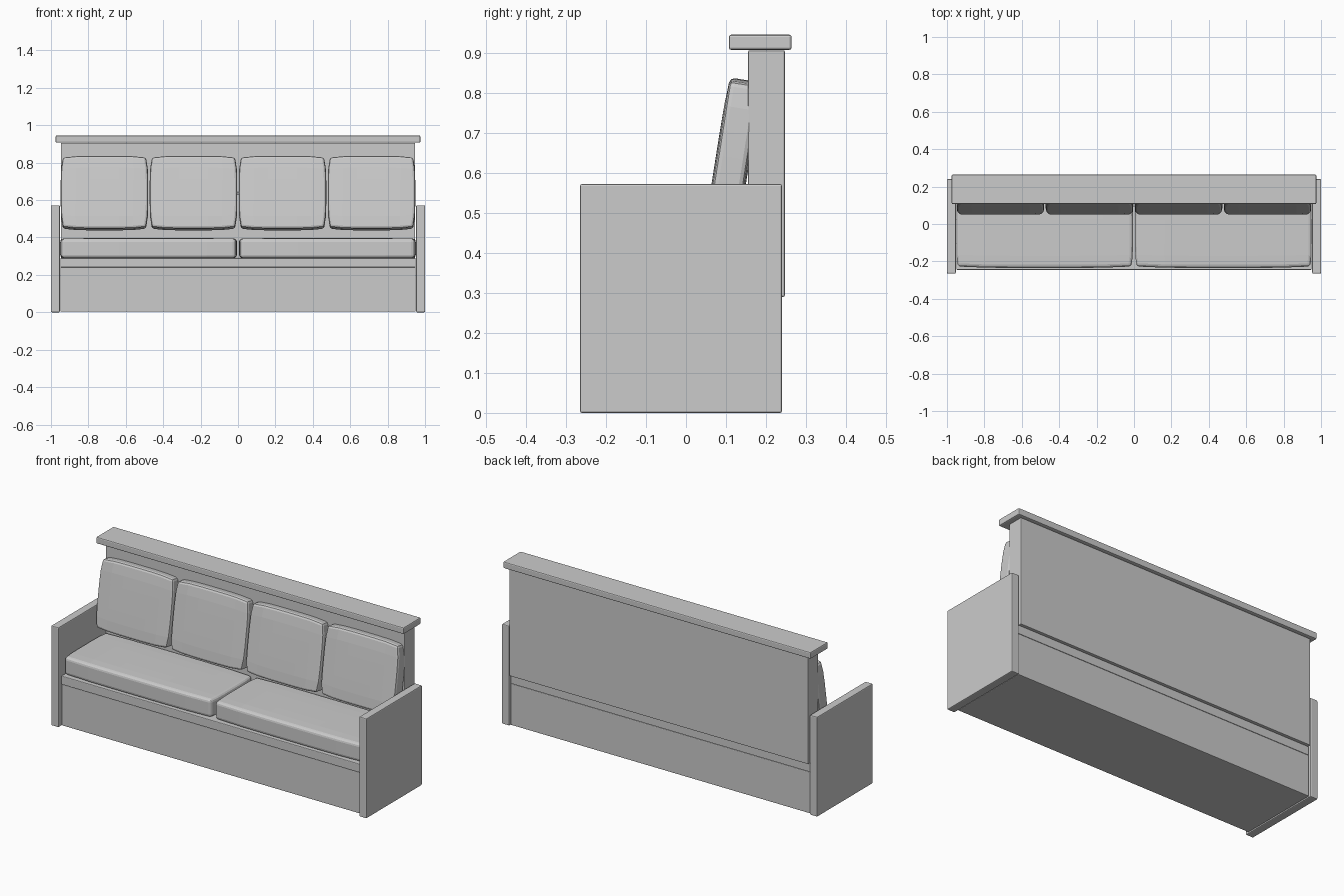
import bpy, bmesh, math
from mathutils import Matrix, Vector

old = bpy.data.objects.get("Cube")
if old:
    bpy.data.objects.remove(old, do_unlink=True)

GREY = (0.6, 0.6, 0.6, 1.0)
mat = bpy.data.materials.new("plain grey")
mat.use_nodes = True
mat.diffuse_color = GREY
bsdf = next(n for n in mat.node_tree.nodes if n.type == 'BSDF_PRINCIPLED')
bsdf.inputs["Base Color"].default_value = GREY


def finish(name, bm, bevel, segments):
    mesh = bpy.data.meshes.new(name)
    bm.to_mesh(mesh)
    bm.free()
    mesh.materials.append(mat)
    ob = bpy.data.objects.new(name, mesh)
    bpy.context.collection.objects.link(ob)
    mod = ob.modifiers.new("soft edges", 'BEVEL')
    mod.width, mod.segments = bevel, segments
    mod.limit_method = 'ANGLE'
    mod.angle_limit = math.radians(40)
    return ob


def box(name, x, y, z, bevel=0.004):
    """Board spanning the given (min, max) ranges."""
    bm = bmesh.new()
    bmesh.ops.create_cube(bm, size=1)
    for v in bm.verts:
        v.co = Vector([(r[0] + r[1]) / 2 + c * (r[1] - r[0])
                       for c, r in zip(v.co, (x, y, z))])
    return finish(name, bm, bevel, 2)


def cushion(name, size, centre, tilt, bulge, bevel, segments):
    """Padded block: outline bows outward and thins towards its rim."""
    bm = bmesh.new()
    bmesh.ops.create_cube(bm, size=2)
    bmesh.ops.subdivide_edges(bm, edges=bm.edges[:], cuts=5, use_grid_fill=True)
    for v in bm.verts:
        u, w, t = v.co
        v.co = (u * (1 - bulge[0] * w ** 4) * size[0] / 2,
                w * (1 - bulge[1] * u ** 4) * size[1] / 2,
                t * (1 - bulge[2] * max(abs(u), abs(w)) ** 4) * size[2] / 2)
    bm.transform(Matrix.Translation(centre) @ Matrix.Rotation(tilt, 4, 'X'))
    return finish(name, bm, bevel, segments)


# Frame
box("base", (-0.95, 0.95), (-0.24, 0.232), (0.003, 0.24))
box("seat_deck", (-0.95, 0.95), (-0.245, 0.232), (0.24, 0.29))
box("backrest", (-0.947, 0.947), (0.155, 0.247), (0.29, 0.906))
box("top_shelf", (-0.975, 0.975), (0.107, 0.264), (0.907, 0.945), 0.006)
for side, s in (("left", 1), ("right", -1)):
    box(side + "_arm", sorted((s * 0.953, s * 1.0)), (-0.265, 0.24), (0, 0.572), 0.005)

# Seat cushions
for side, s in (("left", 1), ("right", -1)):
    cushion(side + "_seat_cushion", (0.945, 0.39, 0.11), (s * 0.478, -0.04, 0.342),
            0, (0.016, 0.04, 0.06), 0.032, 3)

# Back cushions, leaning against the backrest
for i in range(4):
    cushion(f"back_cushion_{i + 1}", (0.468, 0.395, 0.085),
            ((i - 1.5) * 0.476, 0.117, 0.637), math.radians(81),
            (0.05, 0.045, 0.1), 0.016, 2)
